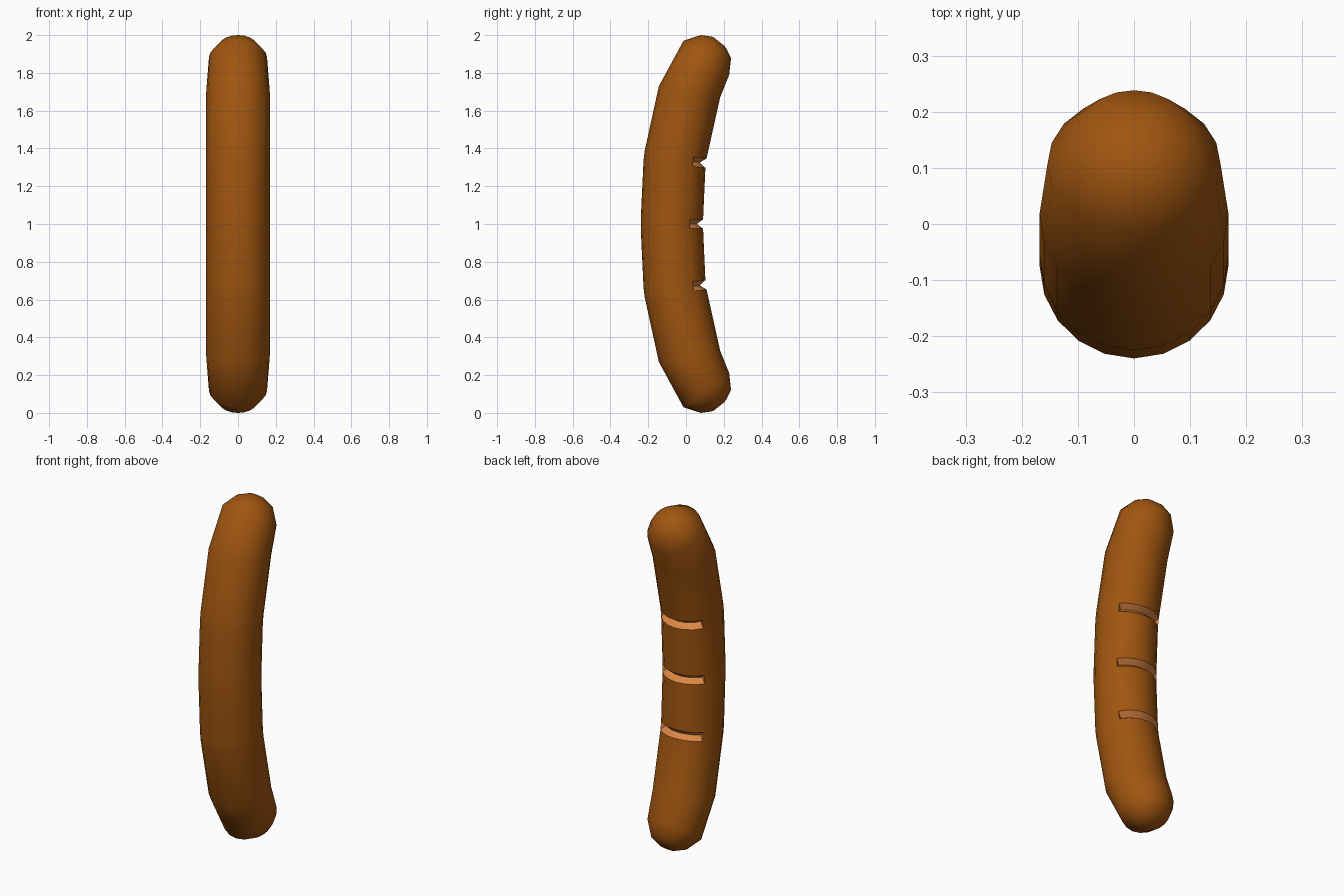
import bpy, bmesh, math

if "Cube" in bpy.data.objects:
    bpy.data.objects.remove(bpy.data.objects["Cube"])

SIDES = 20
CUT = 3              # a cut spans this many sides either way of the +y line
HALF = 0.025         # half width of a cut
INNER = 0.132        # radius at the bottom of a cut


def material(name, rgb):
    m = bpy.data.materials.new(name)
    m.diffuse_color = (*rgb, 1)
    m.use_nodes = True
    m.node_tree.nodes["Principled BSDF"].inputs["Base Color"].default_value = m.diffuse_color
    return m


# Stations of the bent path: y, z, radius, tilt in degrees, is it a cut
upper = [
    (0.1745, 1.966, 0.040, 38, False),
    (0.1585, 1.940, 0.100, 37, False),
    (0.1080, 1.880, 0.151, 37, False),
    (0.0185, 1.700, 0.165, 10.5, False),
    (-0.058, 1.342, 0.165, 7, True),
]
middle = [(-0.0745, 1.0, 0.165, 0, True)]
lower = [(y, 2 - z, r, -t, c) for y, z, r, t, c in reversed(upper)]

bm = bmesh.new()


def point(y, z, r, tilt, i):
    a = 2 * math.pi * i / SIDES          # i = 0 is the +y side
    t = math.radians(tilt)
    k = r * math.cos(a)
    return bm.verts.new((1.02 * r * math.sin(a), y + k * math.cos(t), z - k * math.sin(t)))


def ring(y, z, r, tilt):
    return [point(y, z, r, tilt, i) for i in range(SIDES)]


def face(verts, mat=0):
    f = bm.faces.new(verts)
    f.material_index = mat
    f.smooth = True


def bridge(a, b):
    for i in range(SIDES):
        j = (i + 1) % SIDES
        face((a[i], b[i], b[j], a[j]))


def cut_band(a, b, valley):
    # plain sides away from the cut, V-shaped groove across the +y side
    for i in range(CUT, SIDES - CUT):
        face((a[i], b[i], b[i + 1], a[i + 1]))
    for i in range(-CUT, CUT):
        face((a[i], valley[i], valley[i + 1], a[i + 1]), 1)
        face((valley[i], b[i], b[i + 1], valley[i + 1]), 1)
    face((a[CUT], valley[CUT], b[CUT]), 1)
    face((a[-CUT], b[-CUT], valley[-CUT]), 1)


# Body: skin the rings from the top end to the bottom end
last = None
for y, z, r, tilt, is_cut in upper + middle + lower:
    if is_cut:
        t = math.radians(tilt)
        dy, dz = HALF * math.sin(t), HALF * math.cos(t)
        a = ring(y + dy, z + dz, r, tilt)
        b = ring(y - dy, z - dz, r, tilt)
        valley = {i: point(y, z, INNER, tilt, i) for i in range(-CUT, CUT + 1)}
        bridge(last, a)
        cut_band(a, b, valley)
        last = b
    else:
        new = ring(y, z, r, tilt)
        if last is None:
            face(new)                    # top tip
        else:
            bridge(last, new)
        last = new
face(last[::-1])                         # bottom tip

bmesh.ops.recalc_face_normals(bm, faces=bm.faces)

# Keep the rims, ends and bottoms of the cuts crisp
for e in bm.edges:
    if any(f.material_index == 1 for f in e.link_faces) and e.calc_face_angle(0) > math.radians(35):
        e.smooth = False

mesh = bpy.data.meshes.new("sausage")
bm.to_mesh(mesh)
bm.free()
mesh.materials.append(material("browned skin", (0.35, 0.091, 0.005)))
mesh.materials.append(material("light cut", (0.70, 0.24, 0.058)))
obj = bpy.data.objects.new("sausage", mesh)
bpy.context.collection.objects.link(obj)
